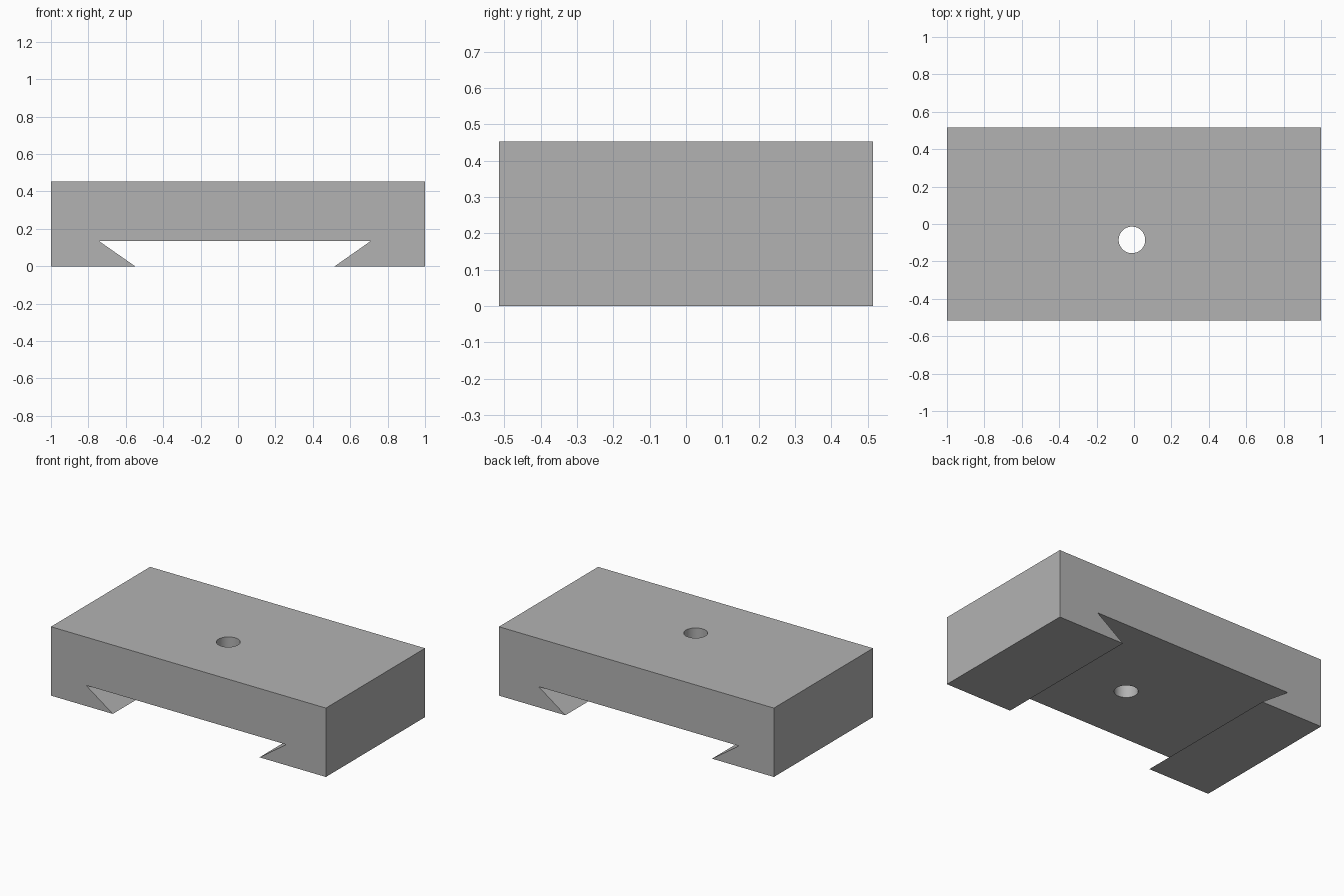
import bpy
import bmesh
import math

cube = bpy.data.objects.get("Cube")
if cube:
    bpy.data.objects.remove(cube, do_unlink=True)

HALF_DEPTH = 0.515
HEIGHT = 0.453
SLOT_TOP = 0.136

# Single grey finish
grey = bpy.data.materials.new("plain grey")
grey.use_nodes = True
colour = (0.45, 0.45, 0.45, 1)
grey.diffuse_color = colour
grey.node_tree.nodes["Principled BSDF"].inputs["Base Color"].default_value = colour

# Block with a dovetail slot, extruded front to back
profile = [(-1, 0), (-0.55, 0), (-0.745, SLOT_TOP), (0.711, SLOT_TOP),
           (0.517, 0), (1, 0), (1, HEIGHT), (-1, HEIGHT)]
bm = bmesh.new()
face = bm.faces.new([bm.verts.new((x, -HALF_DEPTH, z)) for x, z in profile])
extruded = bmesh.ops.extrude_face_region(bm, geom=[face])["geom"]
bmesh.ops.translate(bm, vec=(0, 2 * HALF_DEPTH, 0),
                    verts=[v for v in extruded if isinstance(v, bmesh.types.BMVert)])
bmesh.ops.recalc_face_normals(bm, faces=bm.faces)
mesh = bpy.data.meshes.new("dovetail_block")
bm.to_mesh(mesh)
bm.free()
mesh.materials.append(grey)
block = bpy.data.objects.new("dovetail_block", mesh)
bpy.context.collection.objects.link(block)

# Round through hole
bpy.ops.mesh.primitive_cylinder_add(vertices=64, radius=0.071, depth=1,
                                    location=(-0.011, -0.085, 0.3))
cutter = bpy.context.object
cutter.name = "hole_cutter"
cutter.hide_render = True
cutter.data.materials.append(grey)

cut = block.modifiers.new("through_hole", 'BOOLEAN')
cut.operation = 'DIFFERENCE'
cut.solver = 'EXACT'
cut.object = cutter

bpy.ops.object.select_all(action='DESELECT')
block.select_set(True)
bpy.context.view_layer.objects.active = block
bpy.ops.object.modifier_apply(modifier=cut.name)
bpy.data.objects.remove(cutter, do_unlink=True)
bpy.ops.object.shade_smooth_by_angle(angle=math.radians(30))
